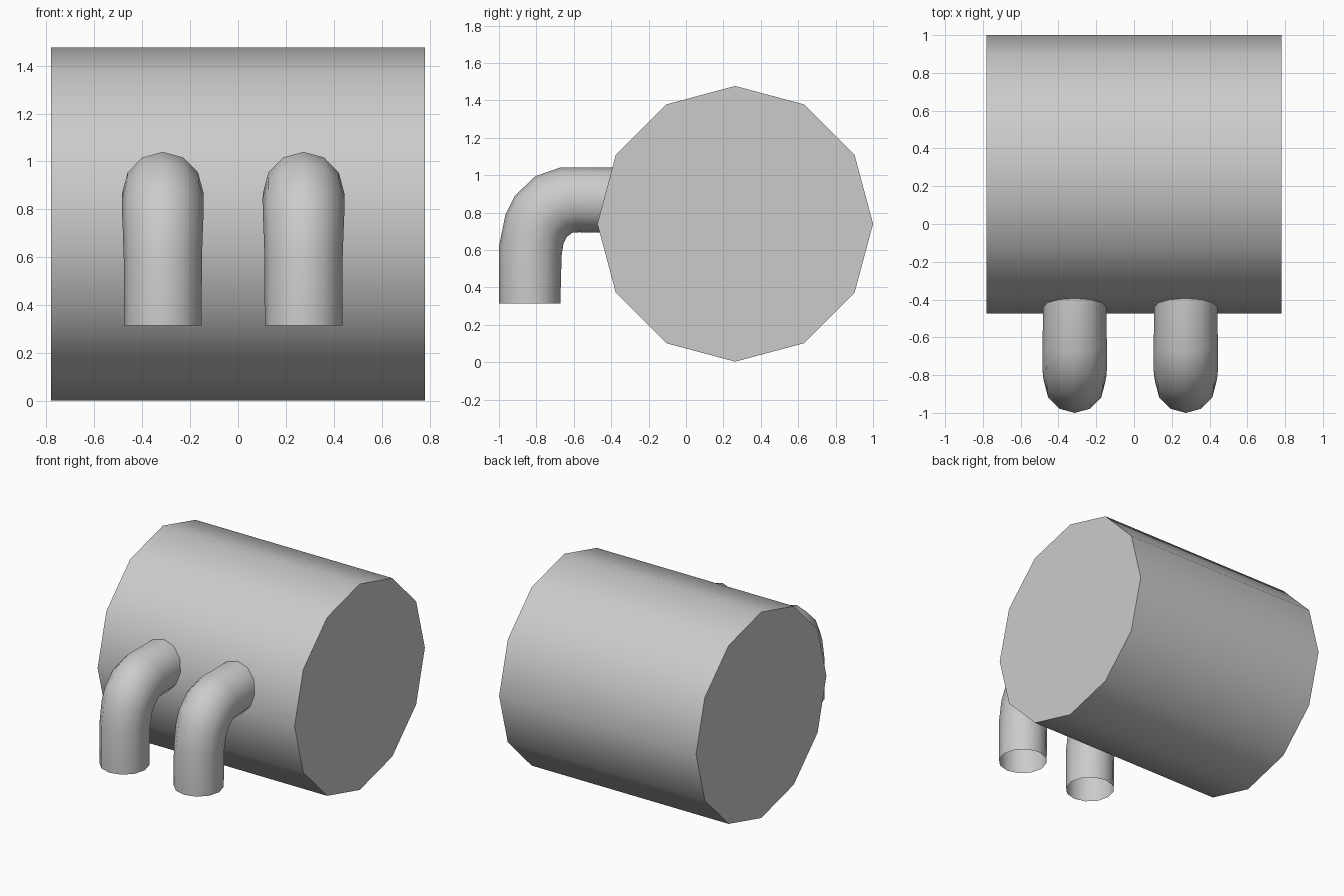
import bpy, bmesh, math
from mathutils import Vector

if "Cube" in bpy.data.objects:
    bpy.data.objects.remove(bpy.data.objects["Cube"])

SIDES = 12


def ring_angles():
    return [2 * math.pi * i / SIDES for i in range(SIDES)]


def bridge(bm, a, b):
    for i in range(SIDES):
        j = (i + 1) % SIDES
        bm.faces.new((a[i], a[j], b[j], b[i]))


def finish(bm, name, angle):
    bmesh.ops.recalc_face_normals(bm, faces=bm.faces[:])
    mesh = bpy.data.meshes.new(name)
    bm.to_mesh(mesh)
    bm.free()
    obj = bpy.data.objects.new(name, mesh)
    bpy.context.collection.objects.link(obj)
    bpy.ops.object.select_all(action='DESELECT')
    obj.select_set(True)
    bpy.context.view_layer.objects.active = obj
    bpy.ops.object.shade_smooth_by_angle(angle=math.radians(angle))
    return obj


# Drum: twelve-sided cylinder along x, with a narrow rim on each flat cap
def make_drum(center_y, center_z, radius, half_length):
    bm = bmesh.new()
    profile = [(-half_length, radius - 0.035), (-half_length, radius),
               (half_length, radius), (half_length, radius - 0.035)]
    rings = [[bm.verts.new((x, center_y + r * math.cos(a), center_z + r * math.sin(a)))
              for a in ring_angles()] for x, r in profile]
    for a, b in zip(rings, rings[1:]):
        bridge(bm, a, b)
    bm.faces.new(rings[0])
    bm.faces.new(rings[-1])
    return finish(bm, "drum", 40)


# Pipe elbow: each section is outer (y, z), inner (y, z) and half width in x
ELBOW = [((-1.0, 0.315), (-0.672, 0.315), 0.162),
         ((-1.0, 0.62), (-0.665, 0.57), 0.163),
         ((-0.965, 0.79), (-0.655, 0.635), 0.167),
         ((-0.915, 0.89), (-0.637, 0.67), 0.170),
         ((-0.805, 0.995), (-0.607, 0.693), 0.171),
         ((-0.675, 1.04), (-0.57, 0.695), 0.170),
         ((-0.36, 1.04), (-0.36, 0.69), 0.166)]


def make_pipe(name, x):
    bm = bmesh.new()
    rings = []
    for outer, inner, half_width in ELBOW:
        o, i = Vector((x, *outer)), Vector((x, *inner))
        mid, arm = (o + i) / 2, (o - i) / 2
        side = Vector((half_width, 0, 0))
        rings.append([bm.verts.new(mid + arm * math.cos(a) + side * math.sin(a))
                      for a in ring_angles()])
    for a, b in zip(rings, rings[1:]):
        bridge(bm, a, b)
    # Open mouth at the bottom; the far end is buried in the drum
    obj = finish(bm, name, 60)
    # Normals of an open tube must point outward
    face = obj.data.polygons[0]
    if face.normal.dot(face.center - Vector((x, -0.836, face.center.z))) < 0:
        obj.data.flip_normals()
    return obj


make_drum(0.263, 0.74, 0.737, 0.78)
make_pipe("left_pipe", -0.314)
make_pipe("right_pipe", 0.274)
